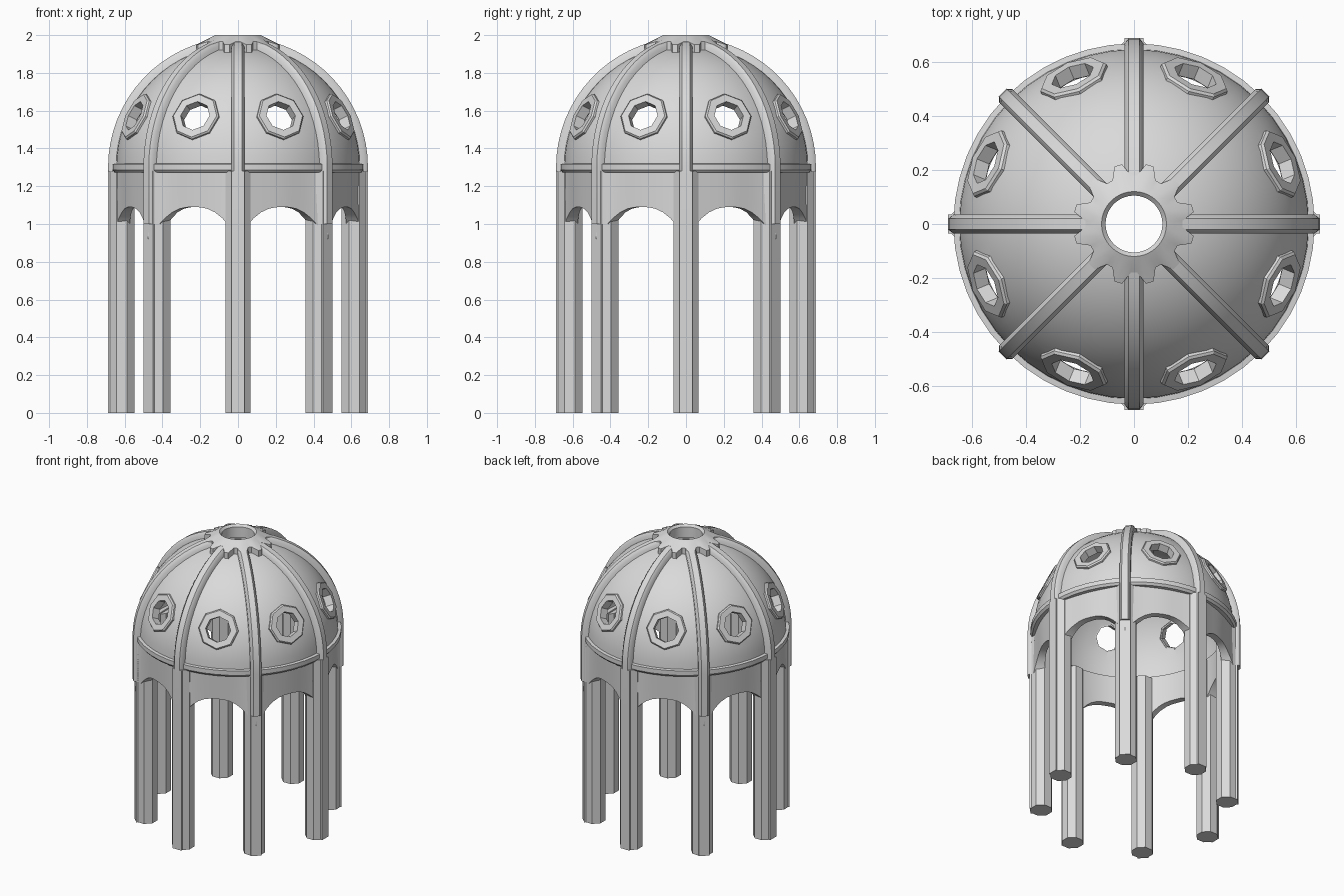
import bpy
import bmesh
from math import sin, cos, pi, radians
from mathutils import Matrix, Vector

if "Cube" in bpy.data.objects:
    bpy.data.objects.remove(bpy.data.objects["Cube"])

BASE = 1.3      # height of the dome's springing line
BAYS = 8
TURN = 2 * pi / BAYS

stone = bpy.data.materials.new("pale_stone")
stone.use_nodes = True
stone.diffuse_color = (0.7, 0.7, 0.7, 1)
stone.node_tree.nodes["Principled BSDF"].inputs["Base Color"].default_value = (0.7, 0.7, 0.7, 1)


def sweep(bm, sections, ring):
    """Join matching closed sections; close into a ring or cap both ends."""
    loops = [[bm.verts.new(p) for p in s] for s in sections]
    pairs = list(zip(loops, loops[1:]))
    if ring:
        pairs.append((loops[-1], loops[0]))
    else:
        bm.faces.new(loops[0])
        bm.faces.new(loops[-1])
    for a, b in pairs:
        for i in range(len(a)):
            j = (i + 1) % len(a)
            bm.faces.new((a[i], a[j], b[j], b[i]))


def finish(name, bm, angle=30):
    bmesh.ops.recalc_face_normals(bm, faces=bm.faces)
    mesh = bpy.data.meshes.new(name)
    bm.to_mesh(mesh)
    bm.free()
    mesh.materials.append(stone)
    ob = bpy.data.objects.new(name, mesh)
    bpy.context.collection.objects.link(ob)
    smooth(ob, angle)
    return ob


def smooth(ob, angle):
    bpy.ops.object.select_all(action="DESELECT")
    ob.select_set(True)
    bpy.context.view_layer.objects.active = ob
    bpy.ops.object.shade_smooth_by_angle(angle=radians(angle))


def lathe(name, profile, steps):
    """Revolve a closed (radius, z) profile, given as a function of the angle."""
    bm = bmesh.new()
    turns = [2 * pi * i / steps for i in range(steps)]
    sweep(bm, [[(r * cos(t), r * sin(t), z) for r, z in profile(t)] for t in turns], True)
    return finish(name, bm)


def around(name, ob, start=0.0, count=BAYS):
    """Repeat a part evenly about the vertical axis."""
    ob.name = name + "_1"
    ob.rotation_euler.z = start
    for i in range(1, count):
        copy = ob.copy()
        copy.name = f"{name}_{i + 1}"
        copy.rotation_euler.z = start + i * 2 * pi / count
        bpy.context.collection.objects.link(copy)


def arc(radius, top):
    return [(radius * cos(radians(top) * i / 14), BASE + radius * sin(radians(top) * i / 14))
            for i in range(15)]


# Dome shell with an open eye
dome = lathe("dome", lambda t: arc(0.648, 79) + arc(0.602, 78)[::-1], 48)

# Window openings cut through the dome
tilt = Matrix.Rotation(radians(90 - 24.7), 4, "Y")
bm = bmesh.new()
for i in range(BAYS):
    place = Matrix.Translation((0, 0, BASE)) @ Matrix.Rotation((i + 0.5) * TURN, 4, "Z") @ tilt
    bmesh.ops.create_cone(bm, cap_ends=True, segments=8, radius1=0.092, radius2=0.092,
                          depth=0.3, matrix=place @ Matrix.Translation((0, 0, 0.64)))
cutter = finish("window_cutter", bm)
cutter.hide_render = True
cut = dome.modifiers.new("windows", "BOOLEAN")
cut.operation = "DIFFERENCE"
cut.solver = "EXACT"
cut.object = cutter
bpy.ops.object.select_all(action="DESELECT")
dome.select_set(True)
bpy.context.view_layer.objects.active = dome
bpy.ops.object.modifier_apply(modifier=cut.name)
bpy.data.objects.remove(cutter)
smooth(dome, 30)

# Raised octagonal window frames
bm = bmesh.new()
frame_profile = [(0.083, 0.6), (0.132, 0.605), (0.132, 0.645), (0.124, 0.654), (0.083, 0.654)]
place = Matrix.Translation((0, 0, BASE)) @ tilt
sweep(bm, [[place @ Vector((r * cos(k * pi / 4), r * sin(k * pi / 4), h))
            for r, h in frame_profile] for k in range(8)], True)
around("window_frame", finish("window_frame", bm), TURN / 2)

# Ribs running from the column heads up to the crown
bm = bmesh.new()
rib_profile = [(0.62, -0.035), (0.67, -0.035), (0.688, -0.02),
               (0.688, 0.02), (0.67, 0.035), (0.62, 0.035)]
sections = [[(r, w, 1.0) for r, w in rib_profile]]
for i in range(15):
    a = radians(75) * i / 14
    sections.append([(r * cos(a), w, BASE + r * sin(a)) for r, w in rib_profile])
sweep(bm, sections, False)
around("rib", finish("rib", bm, 40))


# Columns with a narrow pilaster; those on the diagonals stand slightly further in
def column_set(name, radius, start):
    bm = bmesh.new()
    bmesh.ops.create_cone(bm, cap_ends=True, segments=8, radius1=0.073, radius2=0.073, depth=1.28,
                          matrix=Matrix.Translation((radius, 0, 0.64)) @ Matrix.Rotation(pi / 8, 4, "Z"))
    bmesh.ops.create_cube(bm, size=1, matrix=Matrix.Translation((radius + 0.042, 0, 0.64))
                          @ Matrix.Diagonal((0.06, 0.07, 1.28, 1)))
    around(name, finish(name, bm), start, BAYS // 2)


column_set("axis_column", 0.616, 0)
column_set("diagonal_column", 0.601, TURN)


# Drum with arched lower edge, swelling outward where it meets the columns
def drum_profile(t):
    u = abs(2 * ((t / TURN) % 1) - 1)
    low = 0.92 + 0.17 * (1 - u ** 2.6)
    outer = 0.62 + 0.055 * u ** 3
    return [(0.575, low), (outer, low), (0.5 * outer + 0.32, 1.29), (0.575, 1.29)]


lathe("arched_drum", drum_profile, 96)

# Cornice at the foot of the dome
lathe("cornice", lambda t: [(0.6, 1.272), (0.655, 1.272), (0.668, 1.287),
                            (0.668, 1.318), (0.61, 1.325)], 48)


# Toothed crown ring around the eye
def crown_profile(t):
    step = round(t / (2 * pi) * 48)
    outer = 0.225 if step % 4 in (1, 2) else 0.18
    drop = (outer - 0.18) * 0.35
    return [(0.105, 1.91), (outer, 1.905 - drop), (outer, 1.965 - drop),
            (0.15, 1.985), (0.12, 2.0), (0.105, 1.985)]


crown = lathe("crown_ring", crown_profile, 48)
crown.rotation_euler.z = radians(3.75)
